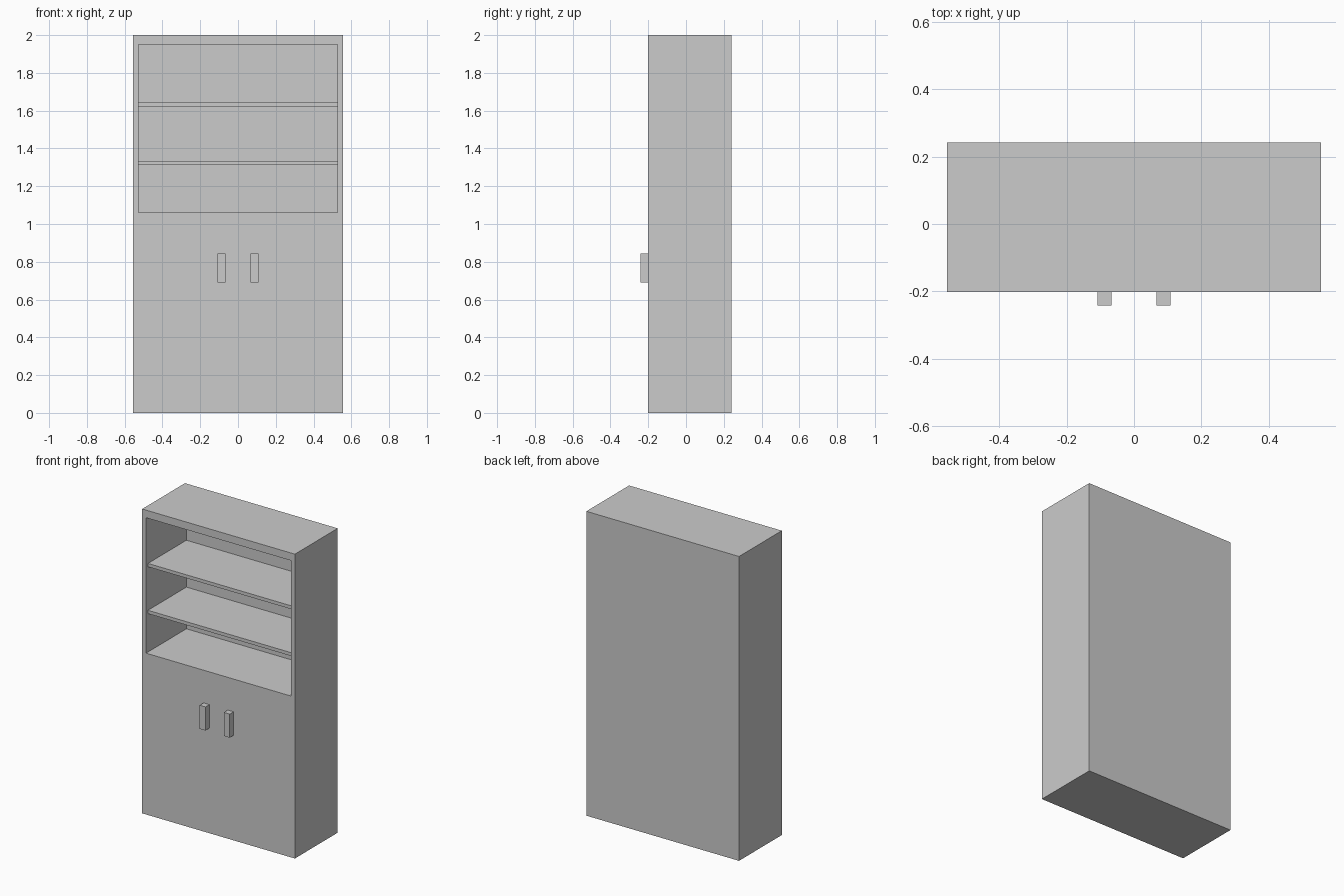
import bpy

if "Cube" in bpy.data.objects:
    bpy.data.objects.remove(bpy.data.objects["Cube"])


def box(name, x, y, z):
    """Axis-aligned box from (min, max) ranges."""
    bpy.ops.mesh.primitive_cube_add(size=1, location=[sum(r) / 2 for r in (x, y, z)])
    ob = bpy.context.object
    ob.name = name
    ob.scale = [r[1] - r[0] for r in (x, y, z)]
    bpy.ops.object.transform_apply(location=False, rotation=False, scale=True)
    return ob


FRONT, BACK, HALF_W = -0.202, 0.242, 0.555
INNER_W, INNER_BACK = 0.527, 0.217

# Cabinet body with the open shelf bay cut into its upper front
body = box("cabinet_body", (-HALF_W, HALF_W), (FRONT, BACK), (0, 2))
cutter = box("bay_cutter", (-INNER_W, INNER_W), (FRONT - 0.1, INNER_BACK), (1.06, 1.95))
mod = body.modifiers.new("shelf_bay", "BOOLEAN")
mod.operation = "DIFFERENCE"
mod.solver = "EXACT"
mod.object = cutter
bpy.context.view_layer.objects.active = body
bpy.ops.object.modifier_apply(modifier=mod.name)
bpy.data.objects.remove(cutter)

# Shelves, set slightly back from the front
for i, z in enumerate((1.312, 1.62)):
    box(f"shelf_{i + 1}", (-INNER_W, INNER_W), (FRONT + 0.02, INNER_BACK), (z, z + 0.022))

# Pair of block door handles
for side, s in (("left", -1), ("right", 1)):
    box(f"handle_{side}", sorted((s * 0.067, s * 0.109)), (-0.242, FRONT), (0.69, 0.845))
